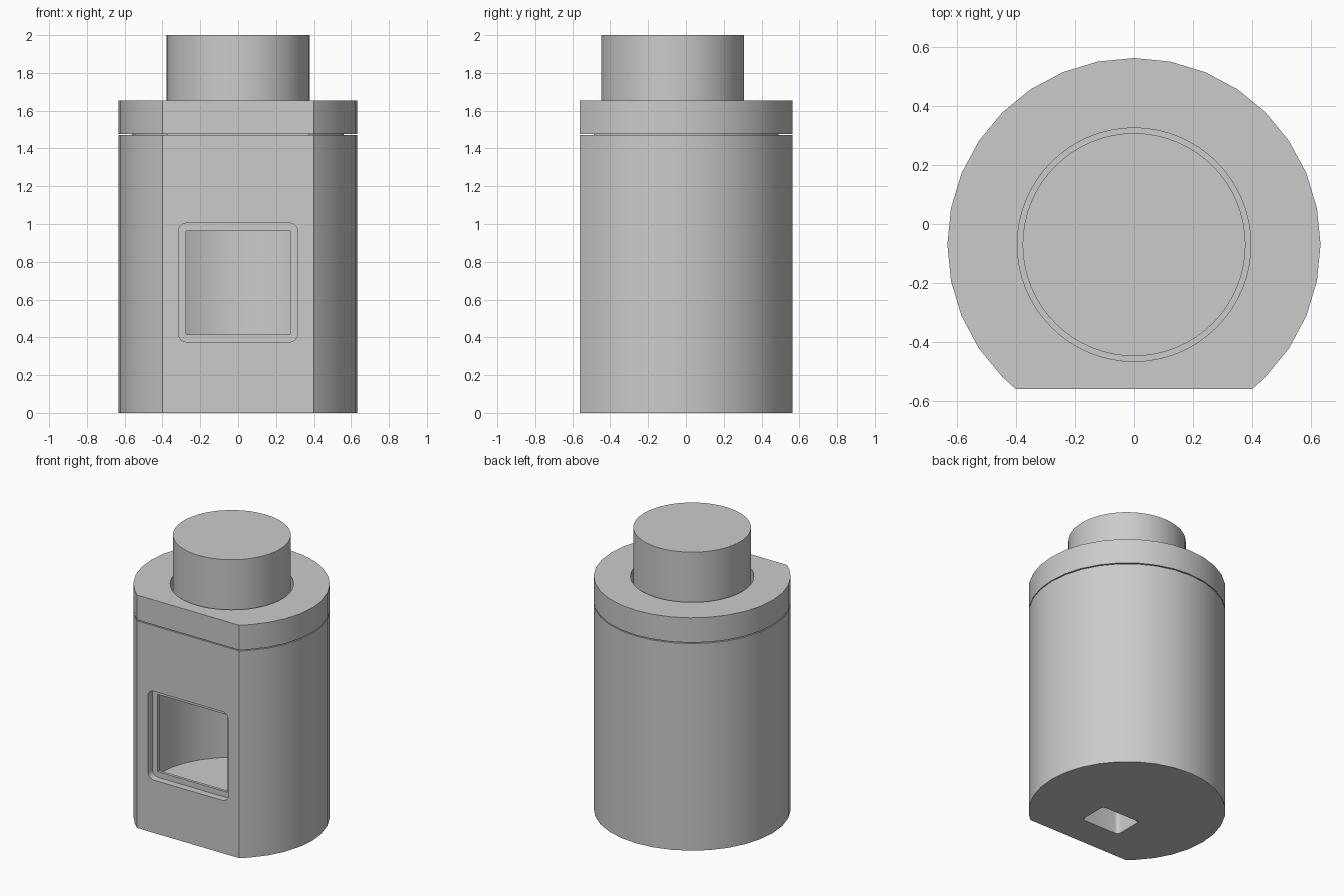
import bpy, bmesh, math

if "Cube" in bpy.data.objects:
    bpy.data.objects.remove(bpy.data.objects["Cube"])

CY = -0.07            # axis of the round body
R, FLAT = 0.633, -0.56
WALL = 0.07

grey = bpy.data.materials.new("plain grey")
grey.diffuse_color = (0.6, 0.6, 0.6, 1)
grey.use_nodes = True
grey.node_tree.nodes["Principled BSDF"].inputs["Base Color"].default_value = grey.diffuse_color


def prism(name, pts, lo, hi, axis="z"):
    """Extrude a closed outline along z, or along y for outlines in x and z."""
    bm = bmesh.new()
    place = (lambda p, h: (p[0], p[1], h)) if axis == "z" else (lambda p, h: (p[0], h, p[1]))
    a = [bm.verts.new(place(p, lo)) for p in pts]
    b = [bm.verts.new(place(p, hi)) for p in pts]
    n = len(pts)
    bm.faces.new(a)
    bm.faces.new(b)
    for i in range(n):
        j = (i + 1) % n
        bm.faces.new((a[i], a[j], b[j], b[i]))
    bmesh.ops.recalc_face_normals(bm, faces=bm.faces)
    mesh = bpy.data.meshes.new(name)
    bm.to_mesh(mesh)
    bm.free()
    mesh.materials.append(grey)
    ob = bpy.data.objects.new(name, mesh)
    bpy.context.collection.objects.link(ob)
    return ob


def circle(r, n=64):
    return [(r * math.cos(2 * math.pi * i / n), CY + r * math.sin(2 * math.pi * i / n))
            for i in range(n)]


def d_shape(inset=0.0, n=32):
    """Circle outline cut by the flat front."""
    r, flat = R - inset, FLAT + inset
    cut = math.asin((flat - CY) / r)
    pts = [p for p in circle(r, n) if p[1] > flat + 0.005]
    pts.sort(key=lambda p: (math.atan2(p[1] - CY, p[0]) - cut) % (2 * math.pi))
    x = r * math.cos(cut)
    return [(x, flat)] + pts + [(-x, flat)]


def rounded_rect(x, lo, hi, r, n=6):
    pts = []
    for cx, cz, start in ((x - r, hi - r, 0), (r - x, hi - r, 90),
                          (r - x, lo + r, 180), (x - r, lo + r, 270)):
        for i in range(n + 1 if r > 0 else 1):
            a = math.radians(start + 90 * i / n)
            pts.append((cx + r * math.cos(a), cz + r * math.sin(a)))
    return pts


def boolean(ob, tool, operation="DIFFERENCE"):
    mod = ob.modifiers.new("shape", "BOOLEAN")
    mod.operation, mod.solver, mod.object = operation, "EXACT", tool
    bpy.context.view_layer.objects.active = ob
    bpy.ops.object.modifier_apply(modifier=mod.name)
    bpy.data.objects.remove(tool)


# Hollow body with a stepped window in the flat front
body = prism("body_shell", d_shape(), 0.07, 1.47)
boolean(body, prism("cavity", d_shape(WALL), -0.1, 1.6))
boolean(body, prism("window_recess", rounded_rect(0.315, 0.375, 1.005, 0.045), -0.7, FLAT + 0.05, "y"))
boolean(body, prism("window_opening", rounded_rect(0.275, 0.415, 0.963, 0), -0.7, -0.42, "y"))

# Base plate with a plug that fits the body, and a slot below
base = prism("base_plate", d_shape(), 0, 0.07)
boolean(base, prism("base_plug", d_shape(WALL + 0.002), 0.03, 0.16), "UNION")
boolean(base, prism("base_slot", rounded_rect(0.15, -0.34, -0.13, 0.025), -0.1, 0.3))

# Lid with a plug and a round hole for the button
lid = prism("lid", d_shape(), 1.477, 1.653)
boolean(lid, prism("lid_plug", d_shape(WALL + 0.002), 1.39, 1.55), "UNION")
boolean(lid, prism("button_hole", circle(0.396), 1.3, 1.8))

# Tall round button with a retaining flange under the lid
button = prism("top_button", circle(0.378), 1.35, 2.0)
boolean(button, prism("button_flange", circle(0.45), 1.31, 1.385), "UNION")

for ob in (body, base, lid, button):
    bpy.ops.object.select_all(action="DESELECT")
    ob.select_set(True)
    bpy.context.view_layer.objects.active = ob
    bpy.ops.object.shade_smooth_by_angle(angle=math.radians(30))
